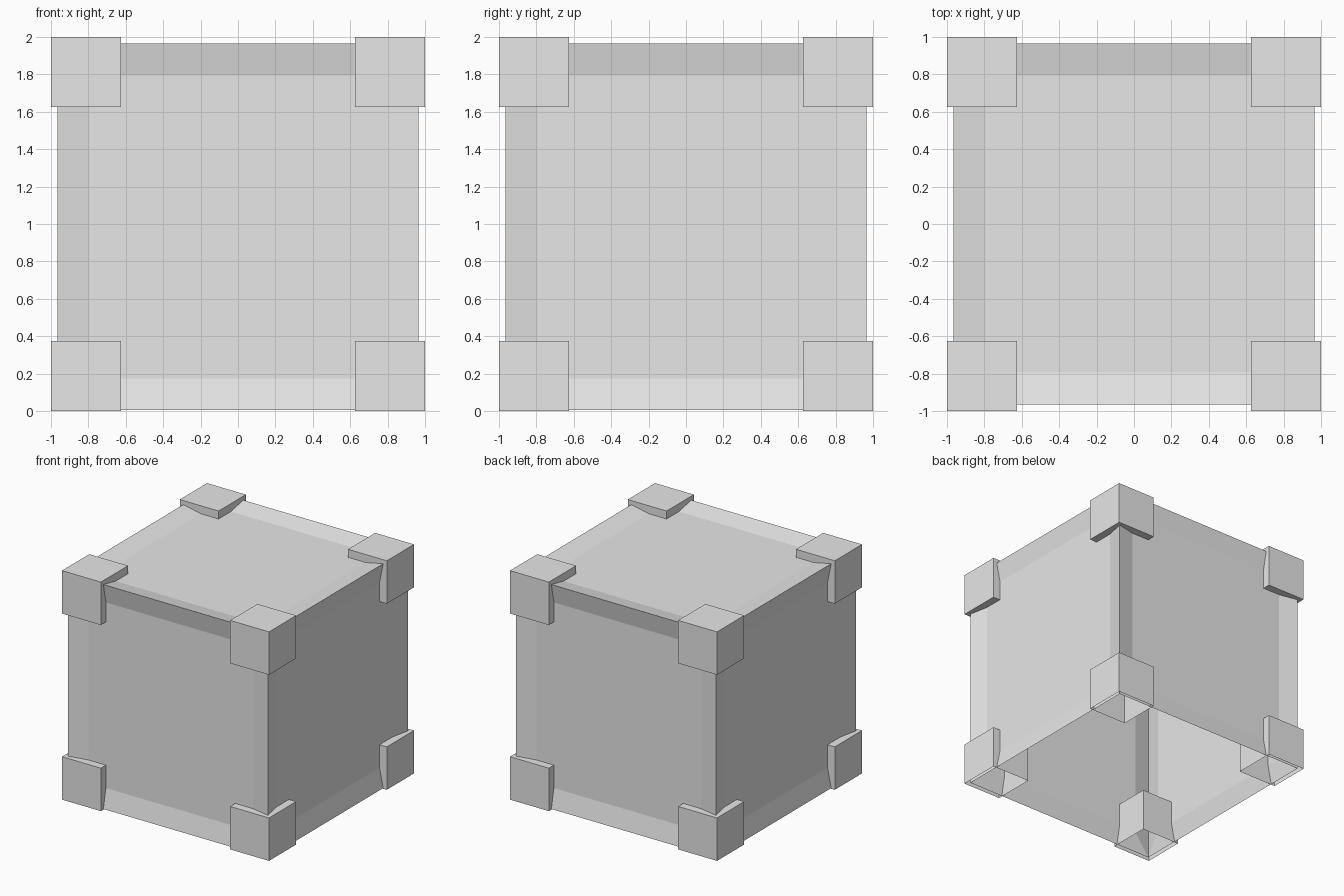
import bpy
import bmesh
from mathutils import Matrix, Vector

old = bpy.data.objects.get("Cube")
if old:
    bpy.data.objects.remove(old, do_unlink=True)

grey = bpy.data.materials.new("plain_grey")
grey.use_nodes = True
grey.diffuse_color = (0.8, 0.8, 0.8, 1)
grey.node_tree.nodes["Principled BSDF"].inputs["Base Color"].default_value = (0.8, 0.8, 0.8, 1)


def make_box(name, low, high, open_bottom=False, rim=0, recess=0):
    """Box between two corners, optionally without a floor and with recessed panels."""
    low, high = Vector(low), Vector(high)
    bm = bmesh.new()
    bmesh.ops.create_cube(bm, size=1, matrix=Matrix.LocRotScale((low + high) / 2, None, high - low))
    bm.normal_update()
    if open_bottom:
        floor = [f for f in bm.faces if f.normal.z < -0.5]
        bmesh.ops.delete(bm, geom=floor, context='FACES')
    if rim:
        bmesh.ops.inset_individual(bm, faces=bm.faces[:], thickness=rim, depth=-recess)
    mesh = bpy.data.meshes.new(name)
    bm.to_mesh(mesh)
    bm.free()
    mesh.materials.append(grey)
    obj = bpy.data.objects.new(name, mesh)
    bpy.context.scene.collection.objects.link(obj)
    return obj


# Hollow crate shell: raised frame around recessed panels, no floor
W = 0.965
make_box("crate_body", (-W, -W, 0.005), (W, W, 1.965), open_bottom=True, rim=0.24, recess=0.035)

# Corner blocks, the lower ones open underneath
S = 0.375
for z, level in ((0, "lower"), (2 - S, "upper")):
    for sy, depth in ((-1, "front"), (1, "back")):
        for sx, side in ((-1, "right"), (1, "left")):
            x, y = sx * (1 - S / 2), sy * (1 - S / 2)
            make_box(f"corner_block_{level}_{depth}_{side}",
                     (x - S / 2, y - S / 2, z), (x + S / 2, y + S / 2, z + S),
                     open_bottom=(level == "lower"))
